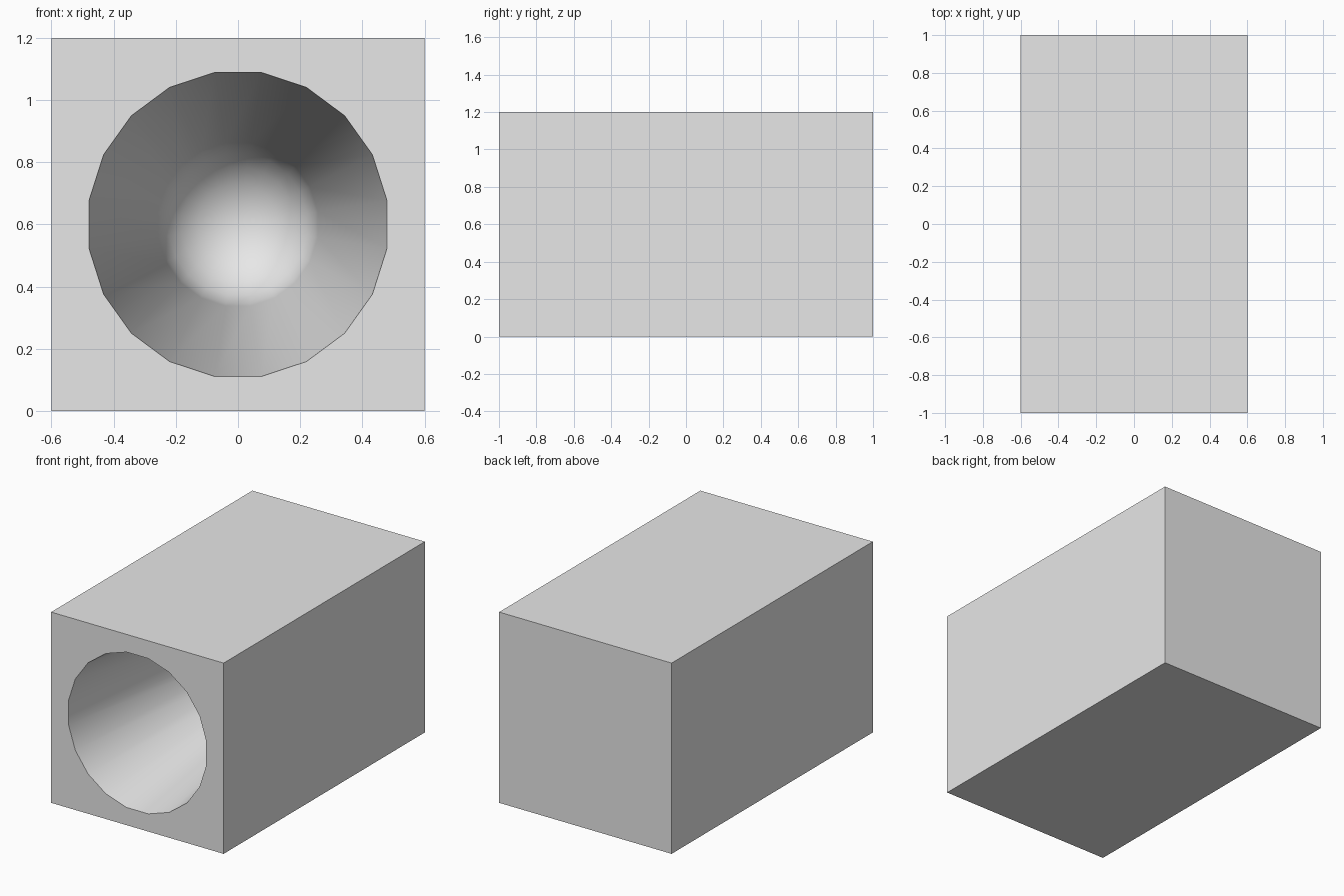
import bpy, bmesh
from math import sin, cos, radians, tau

if "Cube" in bpy.data.objects:
    bpy.data.objects.remove(bpy.data.objects["Cube"], do_unlink=True)

WIDTH, LENGTH, HEIGHT = 1.2, 2.0, 1.2
SIDES = 20
MOUTH, END, DOME_Y = 0.485, 0.26, 0.6

grey = bpy.data.materials.new("plain grey")
grey.use_nodes = True
grey.diffuse_color = (0.8, 0.8, 0.8, 1)
grey.node_tree.nodes["Principled BSDF"].inputs["Base Color"].default_value = (0.8, 0.8, 0.8, 1)

bm = bmesh.new()


def ring(y, radius):
    """Ring of vertices around the bore axis, slightly taller than wide."""
    return [bm.verts.new((radius * cos(tau * (i + 0.5) / SIDES), y,
                          HEIGHT / 2 + 1.02 * radius * sin(tau * (i + 0.5) / SIDES)))
            for i in range(SIDES)]


# Outer block with its front face opened
bmesh.ops.create_cube(bm, size=1)
for v in bm.verts:
    v.co.x *= WIDTH
    v.co.y *= LENGTH
    v.co.z = (v.co.z + 0.5) * HEIGHT
front = min(bm.faces, key=lambda f: f.calc_center_median().y)
rim = list(front.edges)
bmesh.ops.delete(bm, geom=[front], context='FACES_ONLY')

# Tapered bore with a rounded blind end
profile = [(-LENGTH / 2, MOUTH)]
profile += [(DOME_Y + END * sin(radians(a)), END * cos(radians(a))) for a in range(0, 90, 15)]
rings = [ring(y, r) for y, r in profile]
tip = bm.verts.new((0, DOME_Y + END, HEIGHT / 2))
bore = []
for a, b in zip(rings, rings[1:]):
    for i in range(SIDES):
        j = (i + 1) % SIDES
        bore.append(bm.faces.new((a[i], a[j], b[j], b[i])))
for i in range(SIDES):
    bore.append(bm.faces.new((rings[-1][i], rings[-1][(i + 1) % SIDES], tip)))

# Front wall between the block's edge and the mouth
mouth = [bm.edges.get((rings[0][i], rings[0][(i + 1) % SIDES])) for i in range(SIDES)]
bmesh.ops.triangle_fill(bm, edges=rim + mouth, use_beauty=True)
bmesh.ops.recalc_face_normals(bm, faces=bm.faces)

mesh = bpy.data.meshes.new("bored_block")
bm.to_mesh(mesh)
bm.free()
mesh.materials.append(grey)
block = bpy.data.objects.new("bored_block", mesh)
bpy.context.collection.objects.link(block)

# Smooth bore, crisp block edges
bpy.ops.object.select_all(action='DESELECT')
block.select_set(True)
bpy.context.view_layer.objects.active = block
bpy.ops.object.shade_smooth_by_angle(angle=radians(30))
